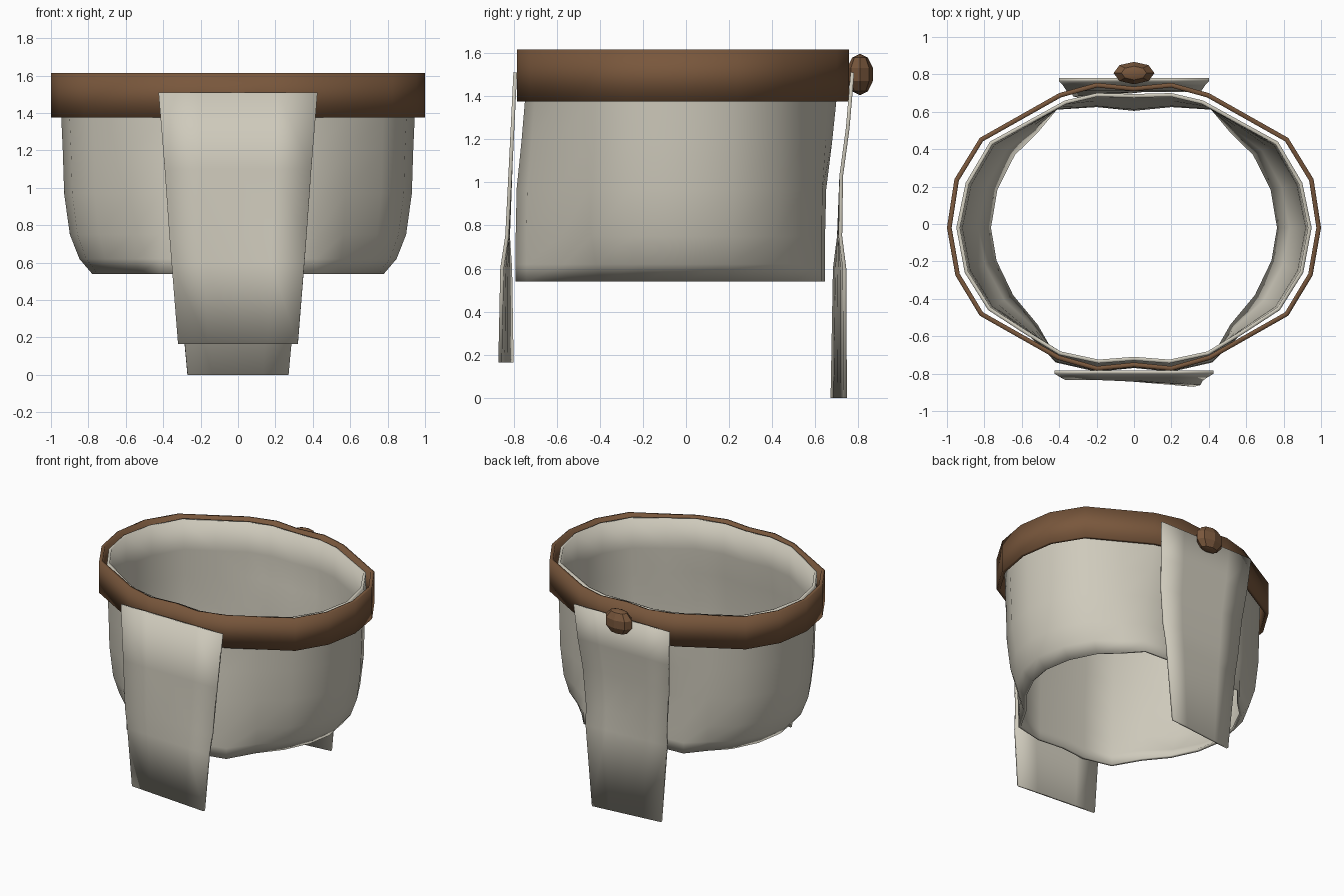
import bpy

if "Cube" in bpy.data.objects:
    bpy.data.objects.remove(bpy.data.objects["Cube"])

def material(name, rgb):
    m = bpy.data.materials.new(name)
    m.diffuse_color = (*rgb, 1)
    m.use_nodes = True
    m.node_tree.nodes["Principled BSDF"].inputs["Base Color"].default_value = m.diffuse_color
    return m

cloth = material("cloth", (0.62, 0.59, 0.50))
leather = material("leather", (0.19, 0.095, 0.045))

def finish(ob, mat, angle):
    ob.data.materials.append(mat)
    bpy.ops.object.select_all(action='DESELECT')
    ob.select_set(True)
    bpy.context.view_layer.objects.active = ob
    bpy.ops.object.shade_smooth_by_angle(angle=angle)

def sheet(name, rows, mat, thick, closed, offset, angle=0.6):
    """Skin rows of points, then give the surface thickness."""
    n = len(rows[0])
    faces = []
    for r in range(len(rows) - 1):
        for i in range(n if closed else n - 1):
            j = (i + 1) % n
            faces.append((r * n + i, r * n + j, (r + 1) * n + j, (r + 1) * n + i))
    me = bpy.data.meshes.new(name)
    me.from_pydata([p for row in rows for p in row], [], faces)
    ob = bpy.data.objects.new(name, me)
    bpy.context.collection.objects.link(ob)
    finish(ob, mat, angle)
    s = ob.modifiers.new("thickness", 'SOLIDIFY')
    s.thickness, s.offset = thick, offset
    return ob

def mirrored(half, z):
    """Half outline (back, round +x, to front) to a full ring."""
    pts = half + [(-x, y) for x, y in half[-2:0:-1]]
    return [(x, y, z) for x, y in pts]

# belt: faceted band
belt = [(0, .735), (.2, .755), (.4, .70), (.825, .46), (.96, .24), (1, -.02),
        (.955, -.275), (.825, -.49), (.41, -.725), (.2, -.785), (0, -.765)]
sheet("belt", [mirrored(belt, 1.615), mirrored(belt, 1.375)], leather, .025, True, -1)

# skirt: blends from the waist outline to the gathered hem outline
waist = [(0, .695), (.2, .70), (.37, .66), (.57, .55), (.77, .44), (.9, .22), (.95, -.02),
         (.905, -.26), (.78, -.46), (.58, -.59), (.40, -.70), (.19, -.745), (0, -.73)]
hem = [(0, .625), (.2, .645), (.42, .63), (.53, .50), (.65, .38), (.745, .19), (.78, -.02),
       (.75, -.2), (.66, -.39), (.53, -.55), (.42, -.74), (.2, -.79), (0, -.77)]
rows = []
for z, t_side, t_panel in [(1.6, 0, 0), (1.375, .03, .05), (1.19, .08, .4), (.97, .12, .9),
                           (.75, .3, 1), (.62, .6, 1), (.54, 1, 1)]:
    ring = []
    for i, (a, b) in enumerate(zip(waist, hem)):
        t = t_panel if i < 3 or i > 9 else t_side
        ring.append((a[0] + (b[0] - a[0]) * t, a[1] + (b[1] - a[1]) * t))
    rows.append(mirrored(ring, z))
sheet("skirt", rows, cloth, .02, True, -1, 0.8)

# hanging flaps: rows of (z, half width, y at left, y at right)
def flap(name, spec):
    rows = [[(w * (k / 2 - 1), yl + (yr - yl) * k / 4, z) for k in range(5)]
            for z, w, yl, yr in spec]
    sheet(name, rows, cloth, .017, False, 0)

flap("front_flap", [(1.51, .425, -.792, -.792), (1.1, .392, -.812, -.812), (.75, .367, -.825, -.830),
                    (.6, .355, -.815, -.853), (.165, .32, -.808, -.862)])
flap("back_flap", [(1.51, .40, .772, .772), (1.25, .38, .75, .75), (1.03, .36, .72, .72),
                   (.75, .335, .709, .716), (.6, .325, .69, .735), (0, .27, .679, .738)])

# toggle knob at the back of the belt
bpy.ops.mesh.primitive_uv_sphere_add(segments=8, ring_count=5, radius=1, location=(0, .807, 1.5))
knob = bpy.context.object
knob.name = "knob"
knob.scale = (.115, .063, .096)
finish(knob, leather, 0.3)
